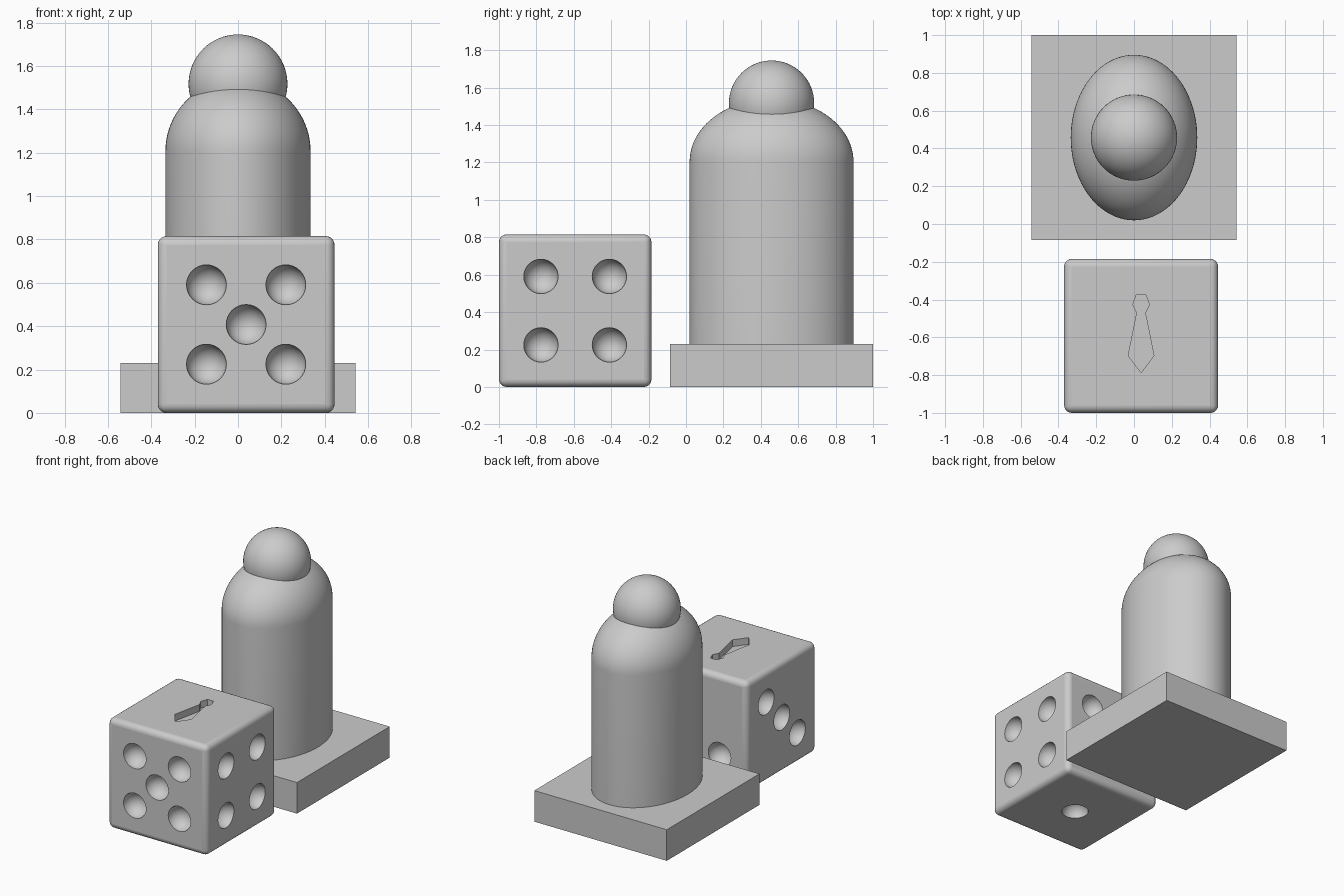
import bpy, bmesh, math
from mathutils import Matrix, Vector

if "Cube" in bpy.data.objects:
    bpy.data.objects.remove(bpy.data.objects["Cube"])

grey = bpy.data.materials.new("light grey")
grey.diffuse_color = (0.6, 0.6, 0.6, 1)
grey.use_nodes = True
grey.node_tree.nodes["Principled BSDF"].inputs["Base Color"].default_value = grey.diffuse_color


def make_object(name, bm):
    bmesh.ops.recalc_face_normals(bm, faces=bm.faces)
    mesh = bpy.data.meshes.new(name)
    bm.to_mesh(mesh)
    bm.free()
    mesh.materials.append(grey)
    obj = bpy.data.objects.new(name, mesh)
    bpy.context.collection.objects.link(obj)
    return obj


def activate(obj):
    bpy.ops.object.select_all(action='DESELECT')
    obj.select_set(True)
    bpy.context.view_layer.objects.active = obj


def smooth(obj, degrees=30):
    activate(obj)
    bpy.ops.object.shade_smooth_by_angle(angle=math.radians(degrees))


def box(name, centre, size):
    bm = bmesh.new()
    bmesh.ops.create_cube(bm, size=1, matrix=Matrix.Translation(centre) @ Matrix.Diagonal((*size, 1)))
    return make_object(name, bm)


PAWN_Y = 0.4575

# Square plinth under the figure
box("plinth", (0, PAWN_Y, 0.115), (1.085, 1.085, 0.23))

# Oval body with a domed top, turned from a profile and stretched in y
R, DOME_Z, SEGS, RINGS = 0.335, 1.205, 96, 24
bm = bmesh.new()
profile = [(0, 0.23), (R, 0.23)]
profile += [(R * math.cos(a), DOME_Z + R * math.sin(a))
            for a in (i * math.pi / 2 / RINGS for i in range(RINGS + 1))]
verts = [bm.verts.new((r, 0, z)) for r, z in profile]
edges = [bm.edges.new(pair) for pair in zip(verts, verts[1:])]
bmesh.ops.spin(bm, geom=verts + edges, cent=(0, 0, 0), axis=(0, 0, 1),
               angle=2 * math.pi, steps=SEGS, use_duplicate=False)
bmesh.ops.remove_doubles(bm, verts=bm.verts, dist=1e-5)
bmesh.ops.transform(bm, verts=bm.verts,
                    matrix=Matrix.Translation((0, PAWN_Y, 0)) @ Matrix.Diagonal((1, 0.438 / R, 1, 1)))
smooth(make_object("body", bm))

# Round head
bm = bmesh.new()
bmesh.ops.create_uvsphere(bm, u_segments=64, v_segments=32, radius=0.228,
                          matrix=Matrix.Translation((0, PAWN_Y, 1.517)))
smooth(make_object("head", bm))

# Die with rounded edges
H = 0.4075
C = Vector((0.0375, -0.5925, H))
die = box("die", C, (2 * H,) * 3)
bevel = die.modifiers.new("rounded edges", 'BEVEL')
bevel.width, bevel.segments = 0.04, 5

# Pips: (x, y, z) steps from the die centre, 1 for pip spacing, H for a face
S, F = 0.183, H
pips = [Vector((a * S, -F, b * S)) for a in (-1, 1) for b in (-1, 1)] + [Vector((0, -F, 0))]
pips += [Vector((F, a * S, b * S)) for a in (-1, 1) for b in (-1, 1)]
pips += [Vector((a * S, F, a * S)) for a in (-1, 1)]
pips += [Vector((-F, a * S, a * S)) for a in (-1, 0, 1)]
pips += [Vector((0, 0, -F))]
bm = bmesh.new()
for p in pips:
    bmesh.ops.create_uvsphere(bm, u_segments=32, v_segments=16, radius=0.092,
                              matrix=Matrix.Translation(C + p))

# Necktie-shaped recess in the top of the die
half = [(0.025, -0.375), (0.044, -0.427), (0.022, -0.47), (0.068, -0.697)]
outline = half + [(0, -0.787)] + [(-x, y) for x, y in reversed(half)]
floor = bm.faces.new([bm.verts.new((C.x + x, y, 2 * H - 0.05)) for x, y in outline])
raised = bmesh.ops.extrude_face_region(bm, geom=[floor], use_keep_orig=True)
bmesh.ops.translate(bm, vec=(0, 0, 0.1),
                    verts=[g for g in raised["geom"] if isinstance(g, bmesh.types.BMVert)])
cutter = make_object("recess_cutter", bm)
cutter.hide_render = True

cut = die.modifiers.new("recesses", 'BOOLEAN')
cut.operation, cut.solver, cut.object = 'DIFFERENCE', 'EXACT', cutter
activate(die)
for name in [m.name for m in die.modifiers]:
    bpy.ops.object.modifier_apply(modifier=name)
bpy.data.objects.remove(cutter)

# Smooth the rounded parts, keep the six large sides flat
smooth(die)
for face in die.data.polygons:
    if max(abs(n) for n in face.normal) > 0.9999:
        face.use_smooth = False
